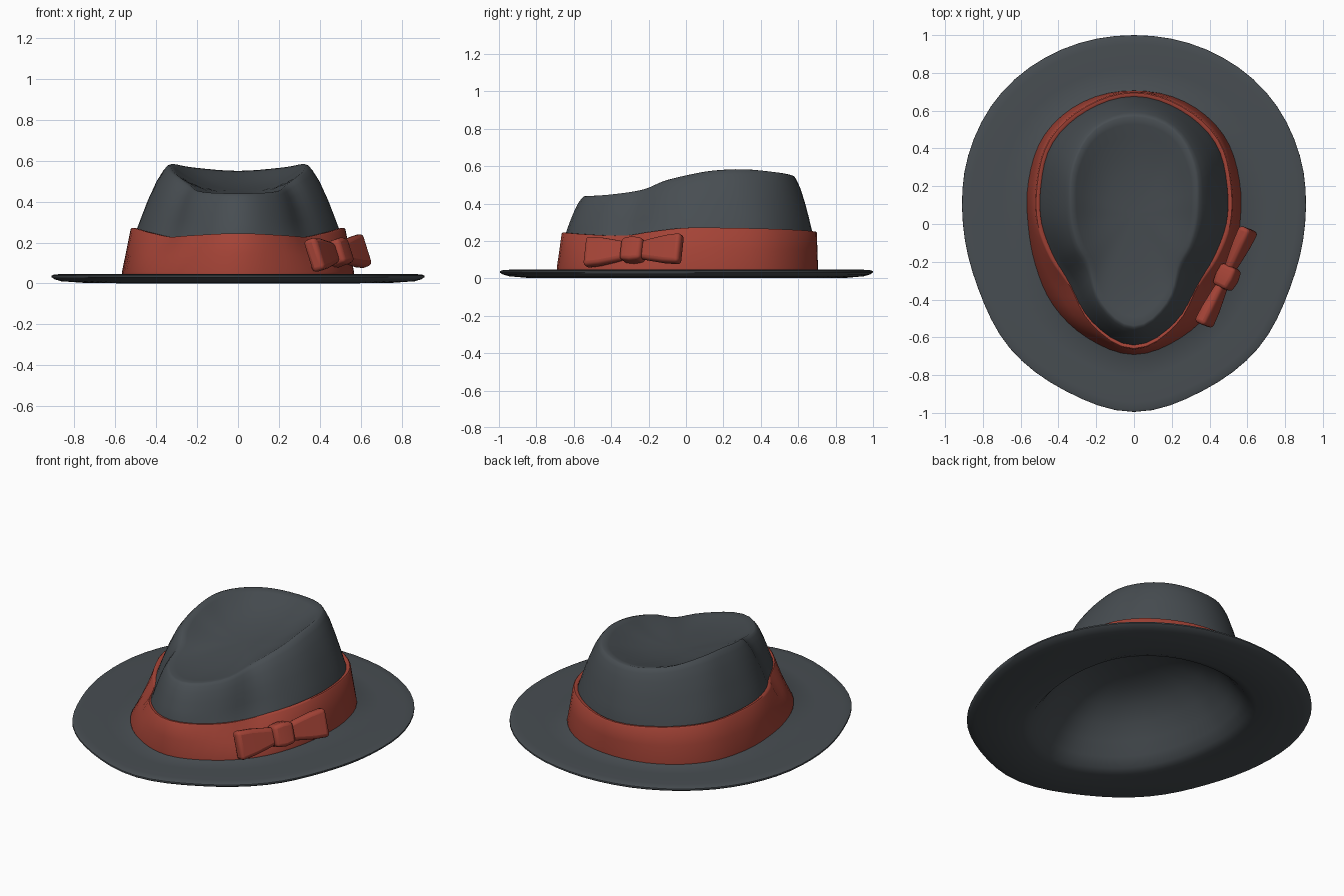
import bpy, math
from mathutils import Vector

if "Cube" in bpy.data.objects:
    bpy.data.objects.remove(bpy.data.objects["Cube"])

N = 64  # points around every ring


def material(name, rgb):
    m = bpy.data.materials.new(name)
    m.diffuse_color = (*rgb, 1)
    m.use_nodes = True
    m.node_tree.nodes["Principled BSDF"].inputs["Base Color"].default_value = m.diffuse_color
    return m


felt = material("charcoal felt", (0.064, 0.075, 0.084))
ribbon = material("red ribbon", (0.37, 0.056, 0.037))

# Radii / heights every 22.5 degrees, from front (-y) round to back (+y)
BRIM = [.995, .955, .93, .893, .906, .95, .988, 1.0, 1.0]
BASE = [.69, .65, .605, .564, .56, .603, .668, .70, .705]
WAIST = [.64, .56, .455, .457, .49, .535, .61, .65, .675]
RIDGE = [.54, .45, .325, .312, .322, .36, .445, .54, .57]
RIDGE_Z = [.44, .447, .475, .52, .55, .575, .583, .565, .55]
BAND_Z = [.245, .235, .228, .25, .27, .27, .265, .257, .25]


def smooth(vals, t):
    """Catmull-Rom through a half table mirrored at both ends, t in 0..1."""
    n = len(vals) - 1
    x = t * n
    i = min(int(x), n - 1)
    f = x - i
    g = lambda k: vals[-k] if k < 0 else vals[2 * n - k] if k > n else vals[k]
    a, b, c, d = g(i - 1), g(i), g(i + 1), g(i + 2)
    return b + .5 * f * (c - a + f * (2*a - 5*b + 4*c - d + f * (3*(b - c) + d - a)))


def table(vals):
    return [smooth(vals, 1 - abs(1 - 2 * i / N)) for i in range(N)]


brim, base, waist, ridge, ridge_z, band_z = map(
    table, (BRIM, BASE, WAIST, RIDGE, RIDGE_Z, BAND_Z))


def mix(a, b, t):
    return [p + (q - p) * t for p, q in zip(a, b)]


def add(a, k):
    return [p + k for p in a]


def ring(r, z, s=1, cy=0):
    """Ring of radii r at height(s) z, optionally scaled by s about y = cy."""
    z = z if isinstance(z, list) else [z] * N
    out = []
    for i in range(N):
        a = 2 * math.pi * i / N
        out.append((r[i] * math.sin(a) * s, cy + (-r[i] * math.cos(a) - cy) * s, z[i]))
    return out


def make(name, verts, faces, mat, angle=40):
    me = bpy.data.meshes.new(name)
    me.from_pydata(verts, [], faces)
    me.materials.append(mat)
    ob = bpy.data.objects.new(name, me)
    bpy.context.collection.objects.link(ob)
    bpy.context.view_layer.objects.active = ob
    ob.select_set(True)
    bpy.ops.object.mode_set(mode='EDIT')
    bpy.ops.mesh.select_all(action='SELECT')
    bpy.ops.mesh.normals_make_consistent(inside=False)
    bpy.ops.object.mode_set(mode='OBJECT')
    bpy.ops.object.shade_smooth_by_angle(angle=math.radians(angle))
    ob.select_set(False)
    return ob


def loft(name, rings, mat, closed=False, angle=40):
    n = len(rings[0])
    verts = [p for r in rings for p in r]
    m = len(rings)
    faces = []
    for j in range(m if closed else m - 1):
        k = (j + 1) % m
        faces += [(j*n + i, j*n + (i+1) % n, k*n + (i+1) % n, k*n + i) for i in range(n)]
    if not closed:
        faces += [tuple(range(n)), tuple((m - 1)*n + i for i in range(n))]
    return make(name, verts, faces, mat, angle)


# Crown walls from the foot up over the ridge, then the dent sloping down to the front
WZ = .25
crown = [ring(mix(add(base, -.02), waist, .5), .15), ring(waist, WZ)]
for t, h in ((.18, .26), (.36, .5), (.6, .77), (.8, .92), (.92, .985), (1.02, 1.0)):
    crown.append(ring(mix(waist, ridge, t), mix([WZ] * N, ridge_z, h)))
for s, k in ((.92, .16), (.8, .42), (.62, .72), (.42, .9), (.2, .98), (.03, 1)):
    floor = [.452 + .075 * p[1] for p in ring(ridge, 0, s, .05)]
    crown.append(ring(ridge, mix(ridge_z, floor, k), s, .05))

# Soft rounded hollow underneath
hollow = [ring(base, z, s) for s, z in (
    (.03, .36), (.2, .354), (.4, .330), (.57, .280), (.70, .210),
    (.80, .135), (.88, .066), (.95, .018), (1.02, .001))]

# Brim from the opening out round its thin edge and back to the crown foot
edge = [ring(mix(base, brim, .5), .002), ring(brim, .011, .95), ring(brim, .021, .985),
        ring(brim, .031), ring(brim, .039, .999), ring(brim, .044, .985),
        ring(brim, .046, .95), ring(mix(base, brim, .4), .045),
        ring(base, .047), ring(add(base, -.02), .06)]
loft("crown_and_brim", hollow + edge + crown, felt, angle=60)

# Hat band: wraps the crown, its top edge dipping at the front pinches
inner_top, outer_top = add(waist, .004), add(waist, .025)
low = add(base, -.03)
band_low = add(band_z, -.006)
loft("hat_band", [
    ring(low, .044), ring(base, .044), ring(add(base, .001), .055),
    ring(mix(base, outer_top, .5), mix([.05] * N, band_z, .5)),
    ring(outer_top, band_low), ring(add(outer_top, -.006), band_z),
    ring(add(inner_top, .003), band_z), ring(add(inner_top, -.006), band_low),
    ring(mix(low, inner_top, .5), mix([.05] * N, band_z, .5))],
    ribbon, closed=True, angle=45)

# Bow on the right side: u along the ribbon, v out from the hat, w up the sloping wall
U = Vector((.43, .90, .035)).normalized()
V = Vector((.90, -.43, .33)).normalized()
W = V.cross(U).normalized()
ORIGIN = Vector((.488, -.280, .149))


def bow_part(name, sections, bevel):
    """Loft of rectangles: (u, v centre, half depth, half height)."""
    rings = [[ORIGIN + U*u + V*(v + a*d) + W*(b*h)
              for a, b in ((-1, -1), (1, -1), (1, 1), (-1, 1))]
             for u, v, d, h in sections]
    ob = loft(name, rings, ribbon, angle=50)
    mod = ob.modifiers.new("soft edges", 'BEVEL')
    mod.width, mod.segments, mod.limit_method = bevel, 3, 'ANGLE'
    mod.angle_limit = math.radians(35)
    return ob


for side, label in ((-1, "front"), (1, "rear")):
    bow_part("bow_loop_" + label,
             [(side * .02, 0, .022, .044), (side * .10, 0, .028, .060),
              (side * .19, 0, .033, .076), (side * .282, 0, .035, .084)], .022)
bow_part("bow_knot", [(-.062, .004, .045, .06), (0, .006, .05, .068), (.062, .004, .045, .06)], .02)
